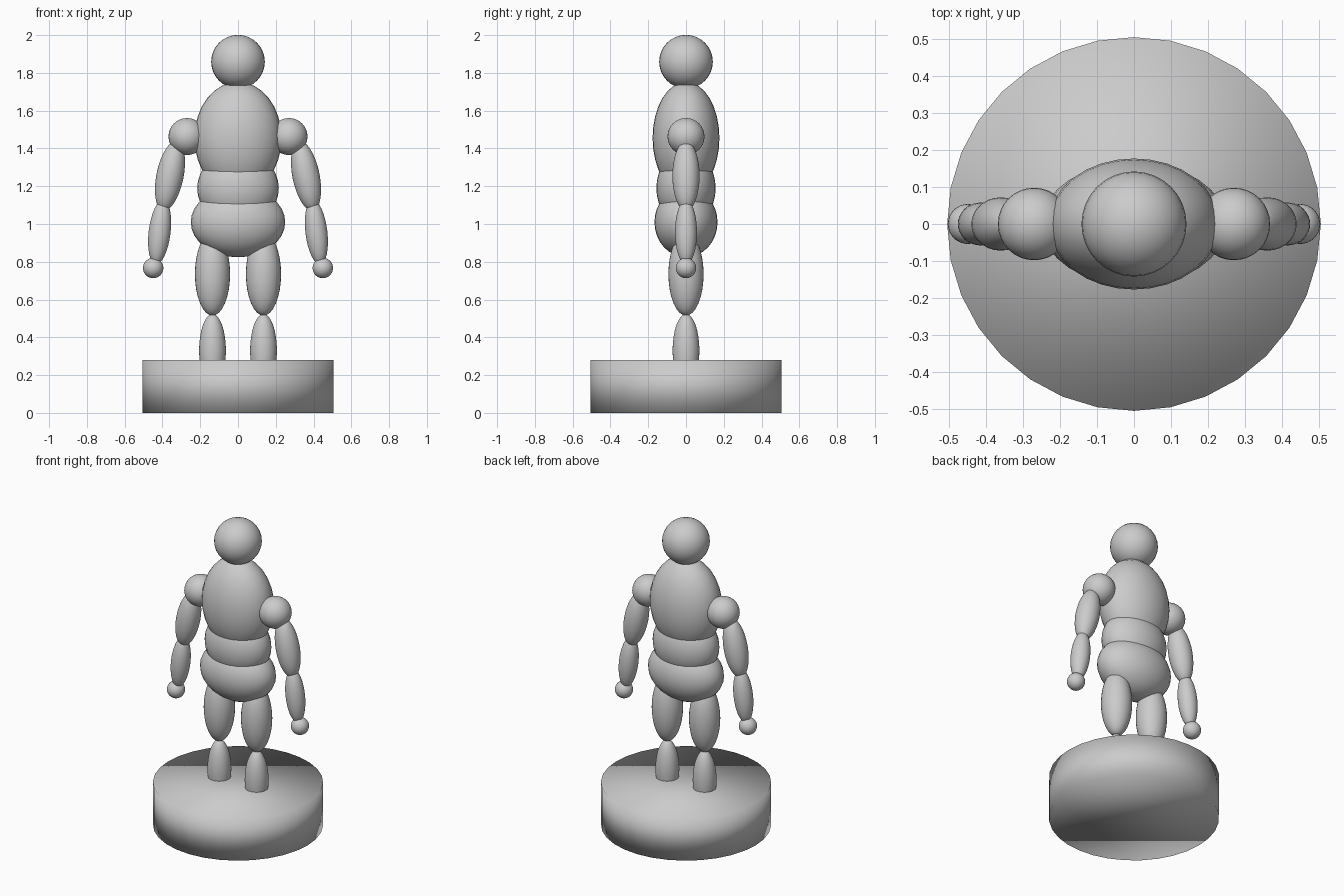
import bpy

if "Cube" in bpy.data.objects:
    bpy.data.objects.remove(bpy.data.objects["Cube"])


def ellipsoid(name, center, radii, tilt=0.0):
    """Smooth scaled sphere, tilted sideways about the y axis."""
    bpy.ops.mesh.primitive_uv_sphere_add(segments=32, ring_count=16, location=center,
                                         rotation=(0, tilt, 0))
    part = bpy.context.object
    part.name = name
    part.scale = radii
    bpy.ops.object.shade_smooth()
    return part


# Round pedestal, softly shaded across its edges
bpy.ops.mesh.primitive_cylinder_add(vertices=32, radius=0.505, depth=0.28, location=(0, 0, 0.14))
bpy.context.object.name = "pedestal"
bpy.ops.object.shade_smooth()

# Head and torso
ellipsoid("head", (0, 0, 1.859), (0.142, 0.142, 0.142))
ellipsoid("chest", (0, 0, 1.455), (0.231, 0.177, 0.298))
ellipsoid("waist", (0, 0, 1.19), (0.216, 0.157, 0.20))
ellipsoid("hips", (0, 0, 1.01), (0.25, 0.167, 0.186))

# Limbs: name, x, z, radii, outward tilt
limbs = [
    ("shoulder", 0.27, 1.463, (0.098, 0.098, 0.098), 0.0),
    ("upper_arm", 0.36, 1.255, (0.072, 0.072, 0.188), 0.20),
    ("forearm", 0.415, 0.957, (0.058, 0.058, 0.172), 0.12),
    ("hand", 0.449, 0.767, (0.054, 0.054, 0.054), 0.0),
    ("thigh", 0.135, 0.735, (0.093, 0.093, 0.22), 0.0),
    ("shin", 0.135, 0.33, (0.071, 0.071, 0.194), 0.0),
]
for side, s in (("left", -1), ("right", 1)):
    for name, x, z, radii, tilt in limbs:
        ellipsoid(f"{name}_{side}", (s * x, 0, z), radii, -s * tilt)
